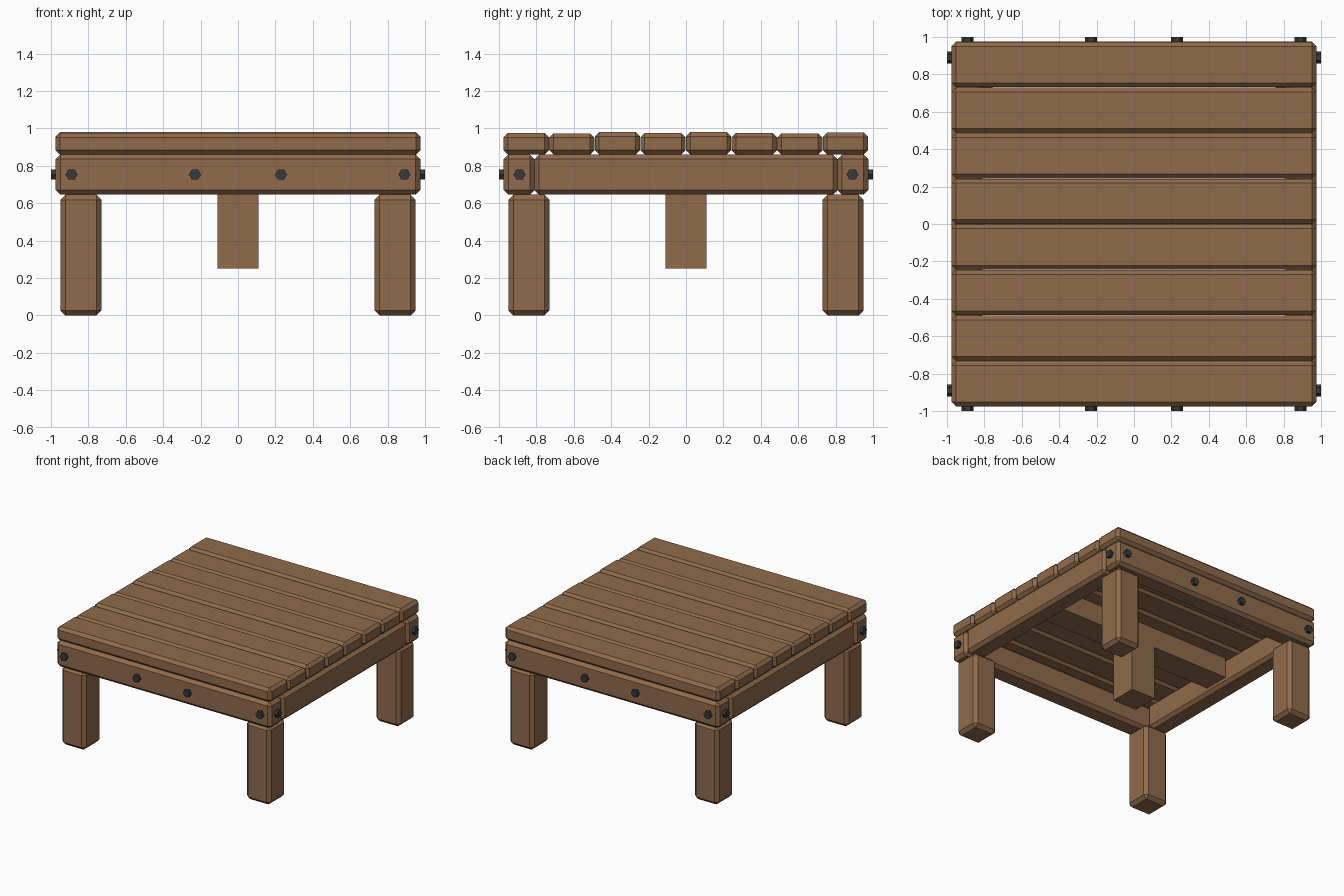
import bpy
import bmesh
import math
from mathutils import Matrix, Vector

cube = bpy.data.objects.get("Cube")
if cube:
    bpy.data.objects.remove(cube, do_unlink=True)


def material(name, rgb):
    mat = bpy.data.materials.new(name)
    mat.use_nodes = True
    mat.diffuse_color = (*rgb, 1)
    mat.node_tree.nodes["Principled BSDF"].inputs["Base Color"].default_value = (*rgb, 1)
    return mat


wood = material("brown_wood", (0.28, 0.147, 0.072))
metal = material("dark_metal", (0.04, 0.042, 0.046))


def finish(bm, name, mat):
    bmesh.ops.recalc_face_normals(bm, faces=bm.faces)
    mesh = bpy.data.meshes.new(name)
    bm.to_mesh(mesh)
    bm.free()
    mesh.materials.append(mat)
    obj = bpy.data.objects.new(name, mesh)
    bpy.context.collection.objects.link(obj)
    return obj


def board(name, low, high, chamfer=0.025):
    """Box between two corners, with flat chamfers on every edge."""
    low, high = Vector(low), Vector(high)
    bm = bmesh.new()
    bmesh.ops.create_cube(bm, size=1)
    bmesh.ops.scale(bm, vec=high - low, verts=bm.verts)
    bmesh.ops.translate(bm, vec=(low + high) / 2, verts=bm.verts)
    if chamfer:
        bmesh.ops.bevel(bm, geom=bm.edges[:], offset=chamfer, segments=1,
                        profile=0.5, affect='EDGES')
    return finish(bm, name, wood)


def bolt(name, position, turn):
    """Hexagonal bolt head facing -y, then turned about z."""
    bm = bmesh.new()
    bmesh.ops.create_cone(bm, cap_ends=True, segments=6, radius1=0.032,
                          radius2=0.032, depth=0.05)
    spin = Matrix.Rotation(turn, 4, 'Z') @ Matrix.Rotation(math.pi / 2, 4, 'X')
    # Put corners at the sides and flats at the top and bottom
    spin = spin @ Matrix.Rotation(math.pi / 2, 4, 'Z')
    first = max(bm.verts, key=lambda v: v.co.x).co
    spin = spin @ Matrix.Rotation(math.pi / 2 - math.atan2(first.y, first.x), 4, 'Z')
    bmesh.ops.transform(bm, matrix=Matrix.Translation(position) @ spin, verts=bm.verts)
    return finish(bm, name, metal)


half = 0.975      # outer edge of the frame
inner = 0.81      # inner edge of the frame
under, deck = 0.645, 0.86

# Top planks, at slightly uneven heights
pitch = 2 * half / 8
for i, top in enumerate((0.975, 0.973, 0.98, 0.975, 0.98, 0.976, 0.973, 0.977)):
    y = -half + i * pitch
    board(f"top_plank_{i + 1}", (-half, y, deck), (half, y + pitch - 0.002, top), 0.023)

# Frame beams
board("front_beam", (-half, -half, under), (half, -inner, deck))
board("back_beam", (-half, inner, under), (half, half, deck))
board("left_beam", (inner, -inner, under), (half, inner, deck))
board("right_beam", (-half, -inner, under), (-inner, inner, deck))

# Cross beam and short middle post
board("cross_beam", (-inner, -0.108, 0.695), (inner, 0.108, deck), 0)
board("middle_post", (-0.11, -0.11, 0.25), (0.11, 0.11, 0.7), 0)

# Corner legs
for sx, side in ((1, "left"), (-1, "right")):
    for sy, end in ((-1, "front"), (1, "back")):
        x, y = sx * 0.84, sy * 0.84
        board(f"{end}_{side}_leg", (x - 0.11, y - 0.11, 0),
              (x + 0.11, y + 0.11, under), 0.027)

# Bolts on all four sides
for sign, end, turn in ((-1, "front", 0), (1, "back", math.pi)):
    for i, x in enumerate((-0.89, -0.23, 0.23, 0.89)):
        bolt(f"{end}_bolt_{i + 1}", (x, sign * half, 0.753), turn)
for sign, side, turn in ((1, "left", math.pi / 2), (-1, "right", -math.pi / 2)):
    for i, y in enumerate((-0.89, 0.89)):
        bolt(f"{side}_bolt_{i + 1}", (sign * half, y, 0.753), turn)
